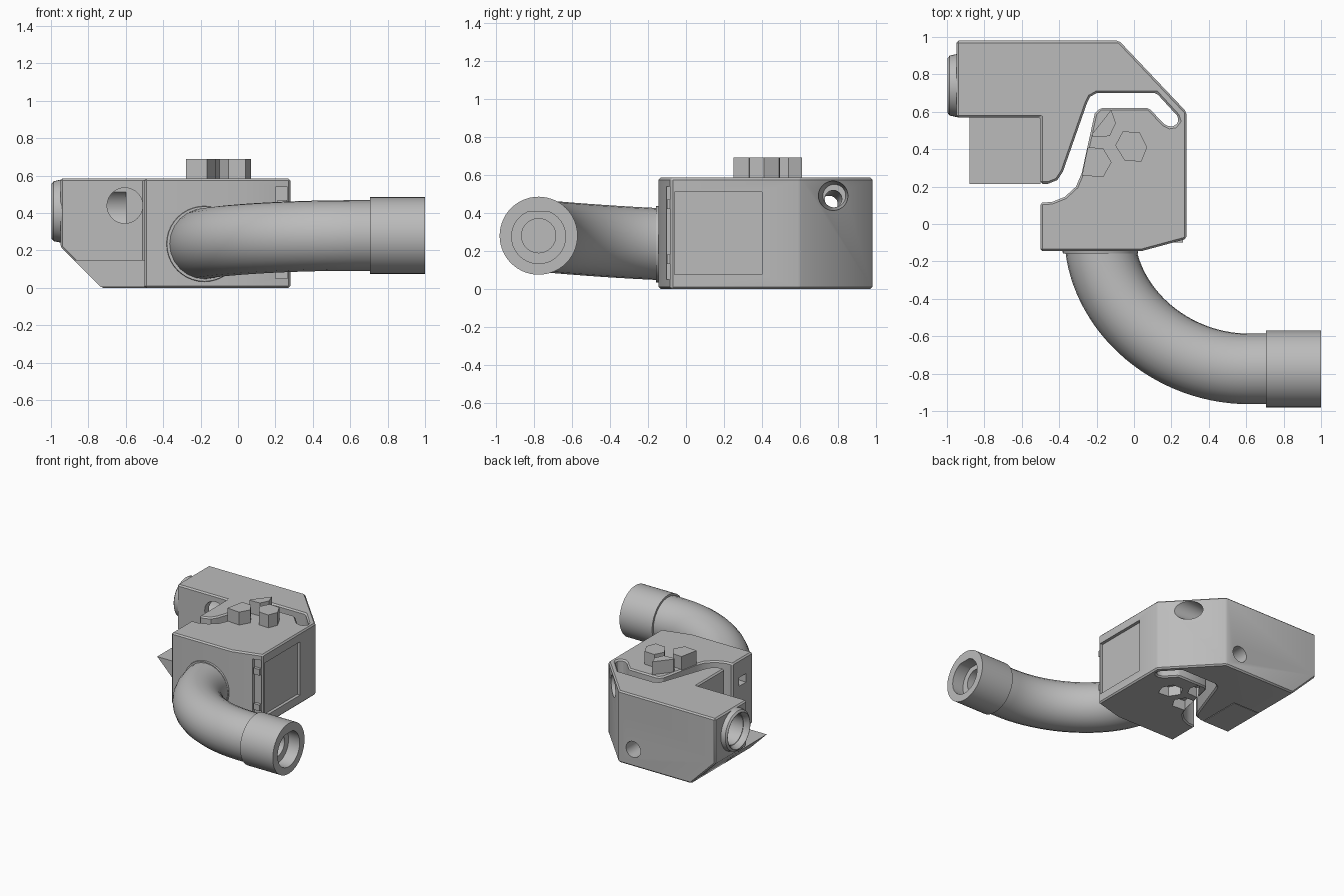
import bpy, bmesh, math
from mathutils import Vector

if "Cube" in bpy.data.objects:
    bpy.data.objects.remove(bpy.data.objects["Cube"])

grey = bpy.data.materials.new("plain_grey")
grey.use_nodes = True
grey.diffuse_color = (0.5, 0.5, 0.5, 1)
grey.node_tree.nodes["Principled BSDF"].inputs["Base Color"].default_value = (0.5, 0.5, 0.5, 1)


def finish(bm, name):
    bmesh.ops.recalc_face_normals(bm, faces=bm.faces)
    me = bpy.data.meshes.new(name)
    bm.to_mesh(me)
    bm.free()
    me.materials.append(grey)
    ob = bpy.data.objects.new(name, me)
    bpy.context.collection.objects.link(ob)
    return ob


def prism(name, points, z0, z1):
    bm = bmesh.new()
    f = bm.faces.new([bm.verts.new((x, y, z0)) for x, y in points])
    up = bmesh.ops.extrude_face_region(bm, geom=[f])["geom"]
    bmesh.ops.translate(bm, vec=(0, 0, z1 - z0), verts=[v for v in up if isinstance(v, bmesh.types.BMVert)])
    return finish(bm, name)


def box(name, x0, x1, y0, y1, z0, z1):
    return prism(name, [(x0, y0), (x1, y0), (x1, y1), (x0, y1)], z0, z1)


def cone(name, a, b, r0, r1=None, sides=40):
    a, b = Vector(a), Vector(b)
    bm = bmesh.new()
    bmesh.ops.create_cone(bm, cap_ends=True, segments=sides, radius1=r0,
                          radius2=r0 if r1 is None else r1, depth=(b - a).length)
    turn = (b - a).to_track_quat("Z", "Y").to_matrix()
    bmesh.ops.rotate(bm, matrix=turn, verts=bm.verts)
    bmesh.ops.translate(bm, vec=(a + b) / 2, verts=bm.verts)
    return finish(bm, name)


def apply_all(ob):
    dg = bpy.context.evaluated_depsgraph_get()
    ob.data = bpy.data.meshes.new_from_object(ob.evaluated_get(dg))
    ob.modifiers.clear()


def cut(ob, *cutters):
    for c in cutters:
        m = ob.modifiers.new("cut", "BOOLEAN")
        m.operation, m.solver, m.object = "DIFFERENCE", "EXACT", c
        apply_all(ob)
        bpy.data.objects.remove(c)


def bevel(ob, width):
    m = ob.modifiers.new("bevel", "BEVEL")
    m.width, m.segments, m.limit_method = width, 1, "ANGLE"
    m.angle_limit = math.radians(35)
    apply_all(ob)


def smooth(ob, angle=32):
    bpy.ops.object.select_all(action="DESELECT")
    ob.select_set(True)
    bpy.context.view_layer.objects.active = ob
    bpy.ops.object.shade_smooth_by_angle(angle=math.radians(angle))


# Hooked body with its narrow through slot
outline = [(-.95, .98), (-.08, .98), (.28, .6), (.28, -.08), (.04, -.145), (-.5, -.145),
           (-.5, .115), (-.44, .117), (-.37, .145), (-.31, .2), (-.28, .27),
           (-.21, .59), (-.18, .62), (.08, .62), (.16, .535), (.19, .52), (.22, .525),
           (.24, .55), (.23, .58), (.12, .7), (-.2, .7), (-.235, .68), (-.25, .65),
           (-.38, .28), (-.41, .235), (-.46, .215), (-.5, .215), (-.5, .57), (-.95, .57)]
body = prism("body", outline, 0, .585)


# Sloped underside at the left end
def slope():
    ob = prism("slope", [(-.955, .225), (-.73, 0), (-.73, -.2), (-1.2, -.2), (-1.2, .47)], -1, 0.1)
    for v in ob.data.vertices:
        x, h, d = v.co
        v.co = (x, -d, h)
    bm = bmesh.new()
    bm.from_mesh(ob.data)
    bmesh.ops.recalc_face_normals(bm, faces=bm.faces)
    bm.to_mesh(ob.data)
    bm.free()
    return ob


cut(body, slope())
bevel(body, .011)

# Low ledge in the corner below the port
ledge = box("ledge", -.95, -.5, .215, .57, .005, .15)
cut(ledge, slope())

# Raised and matching recessed hexagonal studs, two trimmed by the slot
studs = [[(.07, .41), (.03, .49), (-.06, .495), (-.1, .42), (-.05, .34), (.04, .333)],
         [(-.12, .33), (-.165, .405), (-.247, .41), (-.278, .26), (-.165, .25)],
         [(-.122, .61), (-.225, .48), (-.22, .465), (-.13, .47), (-.097, .54)]]
for i, pts in enumerate(studs):
    prism("stud_%d" % (i + 1), pts, .57, .69)
    cut(body, prism("recess", pts, -.1, .08))

# Round holes, port bore, side panel, front corner notch and small end window
cut(body,
    cone("front_hole", (-.605, .5, .44), (-.605, .8, .44), .095),
    cone("back_hole", (-.21, 1.1, .14), (-.21, .8, .14), .065),
    cone("corner_hole", (.3, .78, .49), (-.1, .78, .49), .093, .06),
    cone("tunnel", (0, .78, .48), (-.75, .74, .43), .045),
    cone("port_bore", (-1.1, .74, .41), (-.6, .74, .41), .12),
    box("panel", .255, .4, -.06, .4, .075, .51),
    box("notch", .2, .265, -.3, -.075, .05, .54),
    box("window", -.6, -.42, -.06, .03, .37, .44))
smooth(body, 25)

# Hinge knuckles inside the notch
for z in (.13, .42):
    box("hinge_knuckle", .21, .262, -.1, -.07, z, z + .05)

# Port ring at the left end
ring = cone("port_ring", (-.93, .74, .41), (-.997, .74, .41), .172, .158)
bevel(ring, .012)
cut(ring, cone("bore", (-1.1, .74, .41), (-.8, .74, .41), .125))
cut(ring, cone("flare", (-1.0, .74, .41), (-.96, .74, .41), .145, .12))
smooth(ring)

# Curved pipe
p = [Vector(q) for q in ((-.18, -.12, .235), (-.14, -.47, .25), (.2, -.775, .28), (.62, -.775, .28))]
curve = bpy.data.curves.new("pipe", "CURVE")
curve.dimensions, curve.bevel_depth, curve.bevel_resolution = "3D", .189, 10
curve.resolution_u = 28
sp = curve.splines.new("BEZIER")
sp.bezier_points.add(2)
end = Vector((.72, -.775, .28))
knots = [(p[0] * 2 - p[1], p[0], p[1]), (p[2], p[3], p[3] + Vector((.03, 0, 0))),
         (end - Vector((.03, 0, 0)), end, end + Vector((.03, 0, 0)))]
for bp, (left, co, right) in zip(sp.bezier_points, knots):
    bp.handle_left_type = bp.handle_right_type = "FREE"
    bp.handle_left, bp.co, bp.handle_right = left, co, right
tmp = bpy.data.objects.new("pipe_curve", curve)
bpy.context.collection.objects.link(tmp)
dg = bpy.context.evaluated_depsgraph_get()
pipe = bpy.data.objects.new("pipe", bpy.data.meshes.new_from_object(tmp.evaluated_get(dg)))
bpy.data.objects.remove(tmp)
bpy.context.collection.objects.link(pipe)
pipe.data.materials.clear()
pipe.data.materials.append(grey)
smooth(pipe)

# Thin collar where the pipe meets the body
collar = cone("pipe_collar", (-.18, -.13, .235), (-.18, -.158, .235), .205, .2)
smooth(collar)

# Socket with a flat-topped bore
socket = cone("socket", (.705, -.775, .28), (1, -.775, .28), .205, sides=56)
bore = cone("bore", (.9, -.775, .275), (1.1, -.775, .275), .142)
cut(bore, box("flat", .8, 1.2, -1, -.5, .408, .6))
cut(socket, bore, cone("inner_bore", (.73, -.775, .28), (1, -.775, .28), .09))
smooth(socket)
